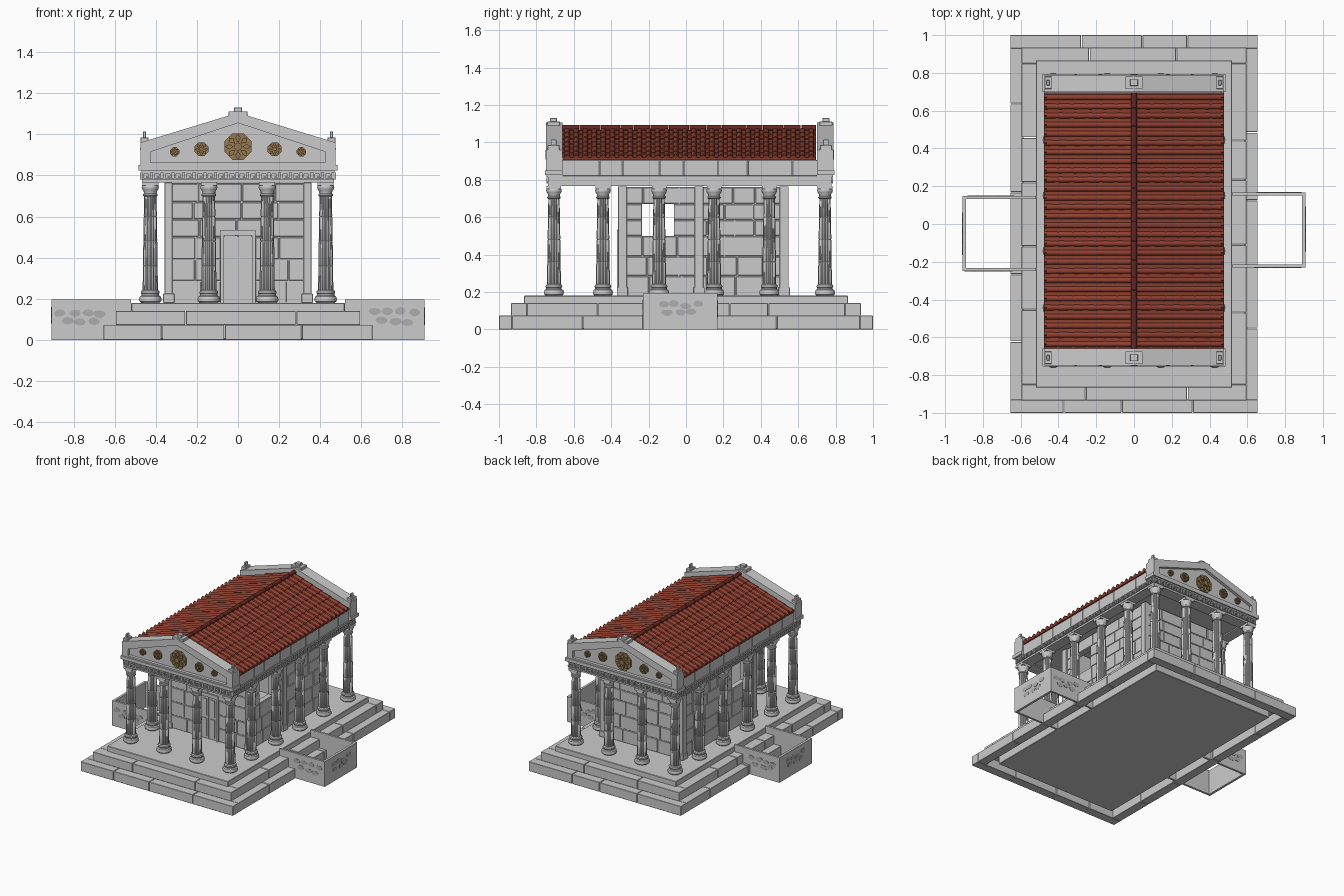
import bpy, bmesh, math, random
from mathutils import Vector

if "Cube" in bpy.data.objects:
    bpy.data.objects.remove(bpy.data.objects["Cube"])

random.seed(4)
CY = 0.02  # y centre of the building above the steps


def material(name, col):
    m = bpy.data.materials.new(name)
    m.diffuse_color = (*col, 1)
    m.use_nodes = True
    m.node_tree.nodes["Principled BSDF"].inputs["Base Color"].default_value = m.diffuse_color
    return m


RED = material("terracotta", (0.27, 0.05, 0.03))
DARK_RED = material("dark_terracotta", (0.13, 0.02, 0.015))
GOLD = material("bronze", (0.30, 0.19, 0.08))
STONE = material("fieldstone", (0.42, 0.42, 0.42))


def box(bm, x0, x1, y0, y1, z0, z1):
    prism(bm, [(x0, y0), (x1, y0), (x1, y1), (x0, y1)], lambda p, a: (p[0], p[1], a), z0, z1)


def prism(bm, pts, f, a, b):
    lo = [bm.verts.new(f(p, a)) for p in pts]
    hi = [bm.verts.new(f(p, b)) for p in pts]
    bm.faces.new(lo)
    bm.faces.new(hi[::-1])
    n = len(pts)
    for i in range(n):
        bm.faces.new((lo[i], hi[i], hi[(i + 1) % n], lo[(i + 1) % n]))


def lathe(bm, prof, n, flute=1.0):
    rings = []
    for r, z in prof:
        rings.append([bm.verts.new((r * (flute if i % 2 else 1) * math.cos(2 * math.pi * i / n),
                                    r * (flute if i % 2 else 1) * math.sin(2 * math.pi * i / n), z))
                      for i in range(n)])
    for a, b in zip(rings, rings[1:]):
        for i in range(n):
            bm.faces.new((a[i], a[(i + 1) % n], b[(i + 1) % n], b[i]))
    bm.faces.new(rings[0][::-1])
    bm.faces.new(rings[-1])


def finish(bm, name, mat=None, bevel=0, smooth=False):
    bmesh.ops.recalc_face_normals(bm, faces=bm.faces[:])
    me = bpy.data.meshes.new(name)
    bm.to_mesh(me)
    bm.free()
    ob = bpy.data.objects.new(name, me)
    bpy.context.collection.objects.link(ob)
    if mat:
        me.materials.append(mat)
    if bevel:
        m = ob.modifiers.new("bevel", "BEVEL")
        m.width, m.segments = bevel, 1
    if smooth:
        bpy.ops.object.select_all(action='DESELECT')
        ob.select_set(True)
        bpy.context.view_layer.objects.active = ob
        bpy.ops.object.shade_smooth_by_angle(angle=math.radians(35))
    return ob


def spans(a, b, size, gap=0.004):
    """Cut a..b into uneven lengths with a thin joint between them."""
    n = max(1, round((b - a) / size))
    c = [a] + [a + (b - a) * (i + random.uniform(-.25, .25)) / n for i in range(1, n)] + [b]
    return [(p + (gap / 2 if i else 0), q - (gap / 2 if i < n - 1 else 0))
            for i, (p, q) in enumerate(zip(c, c[1:]))]


# Stepped base: two rings of blocks around a floor slab
for name, hx, hy, w, z0, z1 in (("lower_step", .655, 1.0, .07, 0, .073), ("middle_step", .595, .935, .085, .073, .14)):
    bm = bmesh.new()
    for s in (-1, 1):
        for a, b in spans(-hx, hx, .34):
            box(bm, a, b, *sorted((s * hy, s * (hy - w))), z0, z1)
        for a, b in spans(-hy + w, hy - w, .36):
            box(bm, *sorted((s * hx, s * (hx - w))), a, b, z0, z1)
    finish(bm, name, bevel=.002)
bm = bmesh.new()
box(bm, -.52, .52, -.866, .866, .002, .18)
finish(bm, "floor_slab", bevel=.003)

# Side enclosures: thin open walls set with flat fieldstones
for s, y0, y1, label in ((-1, -.25, .148, "left"), (1, -.23, .168, "right")):
    bm, st = bmesh.new(), bmesh.new()
    t = .016
    for ya in (y0, y1 - t):
        box(bm, *sorted((s * .52, s * .905)), ya, ya + t, 0, .195)
    box(bm, *sorted((s * .89, s * .908)), y0, y1, 0, .195)
    faces = [(lambda p, a: (s * .765 + p[0], y0 - a, p[1])), (lambda p, a: (s * .765 + p[0], y1 + a, p[1])),
             (lambda p, a: (s * (.908 + a), (y0 + y1) / 2 + p[0], p[1]))]
    for f in faces:
        for row, n in ((0, 3), (1, 4)):
            for i in range(n):
                cx = (i - (n - 1) / 2) * .064 + random.uniform(-.008, .008)
                cz = .09 + row * .042 + random.uniform(-.008, .008)
                pts = [(cx + .03 * random.uniform(.8, 1.1) * math.cos(k * math.pi / 4),
                        cz + .019 * random.uniform(.8, 1.1) * math.sin(k * math.pi / 4)) for k in range(8)]
                prism(st, pts, f, -.002, .002)
    finish(bm, label + "_enclosure")
    finish(st, label + "_enclosure_stones", STONE)

# Columns: moulded base, fluted drums, capital and square abacus
bm = bmesh.new()
lathe(bm, [(.045, .18), (.053, .187), (.055, .198), (.051, .21), (.043, .215), (.042, .222),
           (.046, .228), (.044, .237), (.037, .242)], 14)
drums = [.24, .36, .48, .60, .70]
rad = lambda z: .037 - .007 * ((z - .24) / .46) ** 1.3
prof = []
for a, b in zip(drums, drums[1:]):
    prof += [(rad(a) - .002, a), (rad(a), a + .004), (rad((a + b) / 2), (a + b) / 2), (rad(b), b - .004), (rad(b) - .002, b)]
lathe(bm, prof, 32, .88)
lathe(bm, [(.031, .698), (.036, .702), (.036, .709), (.031, .713), (.032, .722), (.039, .733), (.042, .743), (.039, .752)], 16)
box(bm, -.039, .039, -.039, .039, .75, .768)
col = finish(bm, "column_01", smooth=True)
ys = (-.706, -.444, -.144, .15, .445, .743)
spots = [(x, y) for y in (ys[0], ys[-1]) for x in (-.427, -.142, .142, .427)]
spots += [(s * .427, y) for y in ys[1:-1] for s in (-1, 1)]
for i, (x, y) in enumerate(spots):
    ob = col if i == 0 else bpy.data.objects.new("column_%02d" % (i + 1), col.data)
    if i:
        bpy.context.collection.objects.link(ob)
    ob.location = (x, y, 0)

# Inner chamber: block-faced walls, a window in each long side
X, Y0, Y1 = .35, -.36, .545
WY0, WY1 = -.235, -.065
rows = [.18, .285, .39, .50, .585, .67, .762]
bm, core = bmesh.new(), bmesh.new()
for s in (-1, 1):
    for z0, z1 in zip(rows, rows[1:]):
        window = .49 < z0 < .66
        parts = [(Y0, WY0), (WY1, Y1)] if window else [(Y0, Y1)]
        for a, b in parts:
            box(core, *sorted((s * (X - .045), s * (X - .005))), a + (.005 if a == Y0 else 0), b - (.005 if b == Y1 else 0), z0, z1)
            for p, q in spans(a, b, .15, .006):
                box(bm, *sorted((s * (X - .02), s * X)), p, q, z0 + .003, z1 - .003)
        ye = Y0 if s < 0 else Y1
        # short end wall; the front one leaves room for the doorway
        ends = [(-X, -.085), (.085, X)] if s < 0 and z0 < .49 else [(-X, X)]
        for a, b in ends:
            for p, q in spans(a, b, .16, .006):
                box(bm, p, q, *sorted((ye, ye - s * .02)), z0 + .003, z1 - .003)
    ye = Y0 if s < 0 else Y1
    box(core, -X + .005, X - .005, *sorted((ye - s * .006, ye - s * .045)), .18, .762)
finish(bm, "chamber_blocks", bevel=.002)
finish(core, "chamber_wall_core")

# Corner and side pilasters
bm = bmesh.new()
for s in (-1, 1):
    for y in (Y0 + .02, .07, Y1 - .02):
        box(bm, *sorted((s * .32, s * .358)), y - .024, y + .024, .18, .765)
        box(bm, *sorted((s * .31, s * .364)), y - .03, y + .03, .18, .225)
finish(bm, "pilasters", bevel=.002)

# Double door and its frame
bm = bmesh.new()
for s in (-1, 1):
    box(bm, *sorted((s * .003, s * .066)), Y0 + .0, Y0 + .015, .182, .505)
    box(bm, *sorted((s * .015, s * .055)), Y0 - .005, Y0 + .01, .36, .49)
    box(bm, *sorted((s * .015, s * .055)), Y0 - .005, Y0 + .01, .20, .34)
    box(bm, *sorted((s * .068, s * .085)), Y0 - .008, Y0 + .02, .18, .52)
box(bm, -.085, .085, Y0 - .01, Y0 + .02, .508, .535)
finish(bm, "double_door")

# Entablature: beam ring, ceiling, and key-pattern relief
HX, HY = .468, .757
bm = bmesh.new()
for s in (-1, 1):
    box(bm, *sorted((s * HX, s * .385)), CY - HY, CY + HY, .766, .82)
    box(bm, -.385, .385, *sorted((CY + s * HY, CY + s * (HY - .09))), .766, .82)
box(bm, -.39, .39, CY - .68, CY + .68, .775, .815)
finish(bm, "entablature")
bm = bmesh.new()


def key_run(half, f):
    n = int(half * 2 / .05)
    w = half * 2 / n
    for i in range(n):
        u = -half + i * w
        for a, b, c, d in ((0, .2, 0, 1), (.2, .8, .8, 1), (.62, .8, .3, .8), (.4, .62, .3, .48), (.2, 1, 0, .14)):
            q = [(u + w * a, .78 + .033 * c), (u + w * b, .78 + .033 * c), (u + w * b, .78 + .033 * d), (u + w * a, .78 + .033 * d)]
            prism(bm, q, f, -.002, .008)


for s in (-1, 1):
    key_run(HX, lambda p, a: (p[0], CY + s * (HY + a), p[1]))
    key_run(HY, lambda p, a: (s * (HX + a), CY + p[0], p[1]))
finish(bm, "key_pattern_frieze")

# Side parapets under the eaves
bm = bmesh.new()
for s in (-1, 1):
    for a, b in spans(CY - .69, CY + .69, .17, .003):
        box(bm, *sorted((s * .42, s * .463)), a, b, .82, .905)
finish(bm, "side_parapets", bevel=.0015)

# Gables: framed triangular ends with roof ornaments and rosettes
outer = [(-.475, .85), (.475, .85), (.475, .96), (0, 1.105), (-.475, .96)]
inner = [(-.425, .862), (.425, .862), (.425, .915), (0, 1.055), (-.425, .915)]
for s, label in ((-1, "front"), (1, "back")):
    f = lambda p, a: (p[0], CY + s * a, p[1])
    bm = bmesh.new()
    prism(bm, outer, f, .68, .745)
    for i in range(5):
        j = (i + 1) % 5
        prism(bm, [outer[i], outer[j], inner[j], inner[i]], f, .744, .768)
    prism(bm, [(-.485, .825), (.485, .825), (.485, .85), (-.485, .85)], f, .68, .775)
    prism(bm, [(-.47, .815), (.47, .815), (.47, .83), (-.47, .83)], f, .68, .765)
    finish(bm, label + "_gable")
    bm = bmesh.new()
    for x, z, w, h, d in ((0, 1.085, .046, .027, .034), (0, 1.11, .02, .02, .018), (-.455, .945, .019, .04, .032),
                          (.455, .945, .019, .04, .032), (-.455, .98, .007, .034, .015), (.455, .98, .007, .034, .015)):
        yc = CY + s * .728
        box(bm, x - w, x + w, yc - d, yc + d, z, z + h)
    finish(bm, label + "_roof_ornaments", bevel=.002)
    bm = bmesh.new()
    for x, z, r in ((0, .94, .07), (-.178, .928, .036), (.178, .928, .036), (-.308, .915, .024), (.308, .915, .024)):
        ring = lambda k, n: [(x + k * r * math.cos((i + .5) * 2 * math.pi / n), z + k * r * math.sin((i + .5) * 2 * math.pi / n)) for i in range(n)]
        prism(bm, ring(1, 8), f, .743, .757)
        for i in range(8):  # petals
            c, q = i * math.pi / 4, .3
            pts = [(x + k * r * math.cos(c + o), z + k * r * math.sin(c + o)) for k, o in ((.3, 0), (.65, -q), (.9, 0), (.65, q))]
            prism(bm, pts, f, .756, .765)
        prism(bm, ring(.28, 10), f, .756, .772)
    finish(bm, label + "_rosettes", GOLD)

# Roof: stepped pan tiles, rows of half-round cover tiles, eave tips and ridge
N, COURSES, TOP = 28, 6, 1.065
ya, yb = -.66, .695
d = Vector((.468, 0, .915 - TOP))
L = d.length
d.normalize()
pans, covers, tips = bmesh.new(), bmesh.new(), bmesh.new()
for s in (-1, 1):
    def at(u, y, h):
        return (s * (d.x * u - d.z * h), y, TOP + d.z * u + d.x * h)
    for c in range(COURSES):
        u0, u1 = L * c / COURSES, L * (c + 1) / COURSES + .004
        prism(pans, [(u0, -.012), (u1, -.008), (u1, .006), (u0, 0)], lambda p, a: at(p[0], a, p[1]), ya, yb)
        for i in range(N):
            y = ya + (yb - ya) * (i + .5) / N
            arc = [math.pi * k / 6 for k in range(7)]
            prism(covers, arc, lambda t, e: at(u1 if e else u0, y + (.0165 if e else .0135) * math.cos(t),
                                               (.0175 if e else .013) * math.sin(t) + .001), 0, 1)
    for i in range(N):
        y = ya + (yb - ya) * (i + .5) / N
        prism(tips, [(-.015, .905), (.015, .905), (.017, .92), (0, .94), (-.017, .92)],
              lambda p, a: (s * a, y + p[0], p[1]), .464, .472)
finish(pans, "roof_pan_tiles", RED)
finish(covers, "roof_cover_tiles", RED, smooth=True)
finish(tips, "eave_tips", RED)
bm = bmesh.new()
for a, b in spans(ya, yb, .1, .003):
    prism(bm, [2 * math.pi * k / 12 for k in range(12)],
          lambda t, y: (.016 * math.cos(t), y, 1.076 + .016 * math.sin(t)), a, b)
finish(bm, "ridge_tiles", DARK_RED, smooth=True)
